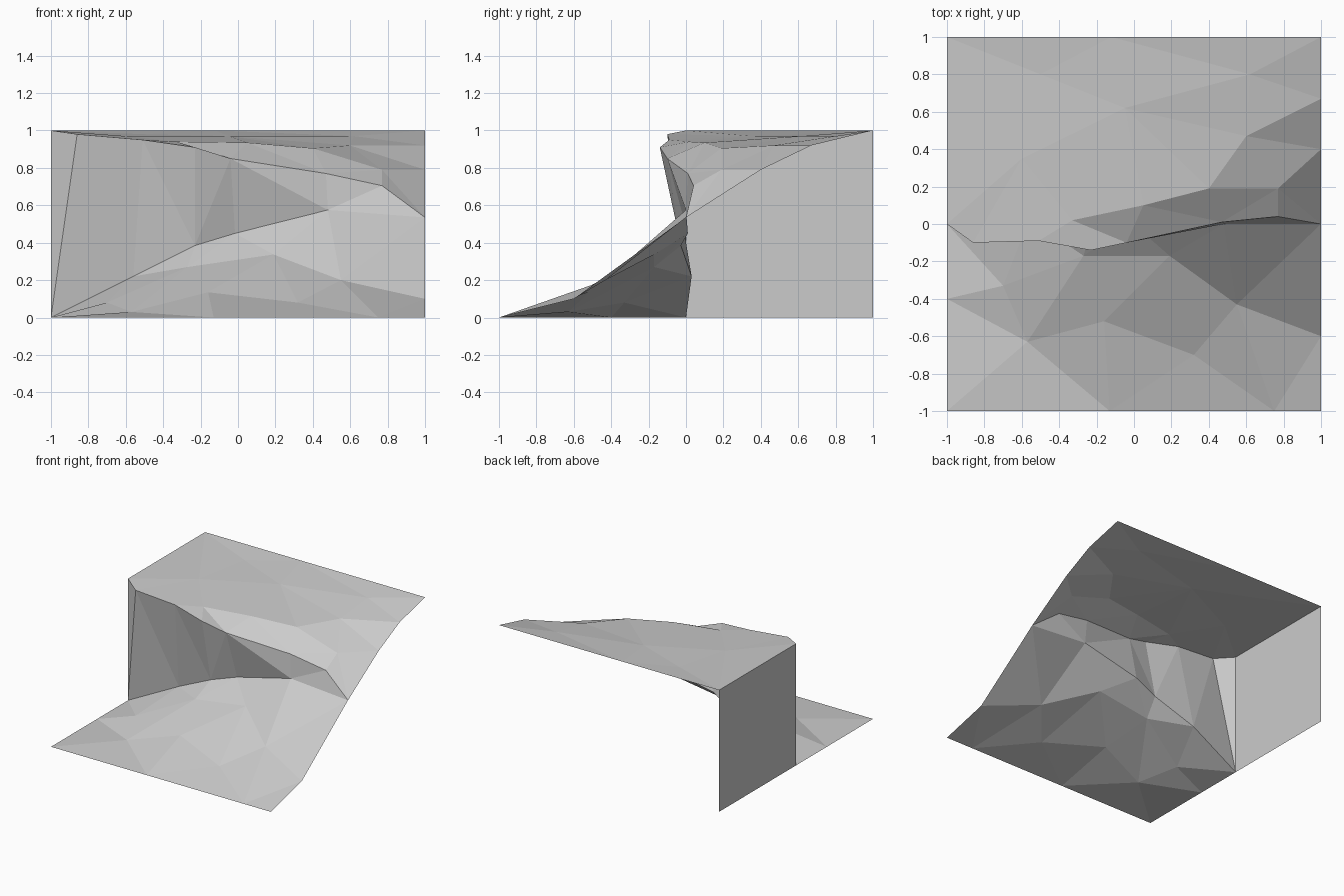
import bpy
from mathutils import Vector
from mathutils.geometry import delaunay_2d_cdt

starter = bpy.data.objects.get("Cube")
if starter:
    bpy.data.objects.remove(starter, do_unlink=True)

# One plain stone colour for the whole tile
stone = bpy.data.materials.new("stone_grey")
stone.use_nodes = True
colour = (0.6, 0.6, 0.6, 1)
stone.diffuse_color = colour
stone.node_tree.nodes["Principled BSDF"].inputs["Base Color"].default_value = colour


def add_part(name, points, faces):
    """Make a flat-shaded open surface from points and faces."""
    mesh = bpy.data.meshes.new(name)
    mesh.from_pydata([tuple(p) for p in points], [], faces)
    mesh.materials.append(stone)
    mesh.update()
    part = bpy.data.objects.new(name, mesh)
    bpy.context.collection.objects.link(part)
    return part


def add_sheet(name, outline, bumps, creases=()):
    """Triangulate a height sheet inside an outline, through scattered bumps."""
    points = [Vector(p) for p in list(outline) + list(bumps)]
    count = len(outline)
    edges = [(i, (i + 1) % count) for i in range(count)]
    edges += [(count + a, count + b) for a, b in creases]
    flat = [p.xy for p in points]
    verts, _, faces, origins, _, _ = delaunay_2d_cdt(flat, edges, [], 1, 0.0001)
    heights = [points[source[0]].z for source in origins]
    solid = [(v.x, v.y, z) for v, z in zip(verts, heights)]
    return add_part(name, solid, faces)


# Cliff lip and foot, left to right, meeting where the slope closes
corner_low, corner_high = (-1, 0, 0), (-1, 0, 1)
slope_end = (1, 0, .535)
lip = [(-.86, -.1, .98), (-.51, -.09, .95), (-.23, -.14, .91),
       (-.04, -.1, .85), (.47, .01, .77), (.77, .04, .705)]
foot = [(-.56, .03, .22), (-.23, -.027, .385), (-.016, .01, .45), (.48, 0, .575)]

# Upper plateau
plateau_outline = [corner_high] + lip + [
    slope_end, (1, .4, .79), (1, .67, .92), (1, 1, 1), (-.12, 1, 1), (-1, 1, 1)]
plateau_bumps = [(-.33, .02, .94), (.05, .1, .935), (.4, .19, .905), (.77, .19, .79),
                 (.6, .47, .92), (.62, .8, .97), (-.05, .62, .97),
                 (-.5, .8, .98), (-.6, .35, .97)]
add_sheet("upper_plateau", plateau_outline, plateau_bumps,
          creases=[(0, 1), (1, 2), (2, 3), (2, 4)])

# Lower ground, rising towards the slope
ground_outline = [(-1, -1, 0), (-.13, -1, 0), (.75, -1, 0), (1, -1, 0), (1, -.6, .1),
                  slope_end] + foot[::-1] + [corner_low, (-1, -.4, 0)]
ground_bumps = [(-.7, -.33, .08), (-.27, -.17, .27), (.19, -.17, .337), (.55, -.43, .2),
                (-.57, -.63, .03), (-.16, -.52, .135), (.32, -.7, .08)]
add_sheet("lower_ground", ground_outline, ground_bumps,
          creases=[(0, 1), (1, 2), (2, 3), (5, 6)])

# Cliff face, stitched between foot and lip
cliff = {"low": corner_low, "high": corner_high, "end": slope_end}
cliff.update({f"lip{i}": p for i, p in enumerate(lip)})
cliff.update({f"foot{i}": p for i, p in enumerate(foot)})
names = list(cliff)
stitches = ["low lip0 high", "low foot0 lip0", "foot0 lip1 lip0", "foot0 foot1 lip1",
            "foot1 lip2 lip1", "foot1 lip3 lip2", "foot1 foot2 lip3", "foot2 foot3 lip3",
            "foot3 lip4 lip3", "foot3 lip5 lip4", "foot3 end lip5"]
add_part("cliff_face", cliff.values(),
         [[names.index(n) for n in stitch.split()] for stitch in stitches])

# Straight wall closing the plateau's side
add_part("side_wall", [corner_low, corner_high, (-1, 1, 1), (-1, 1, 0)], [(0, 1, 2, 3)])
